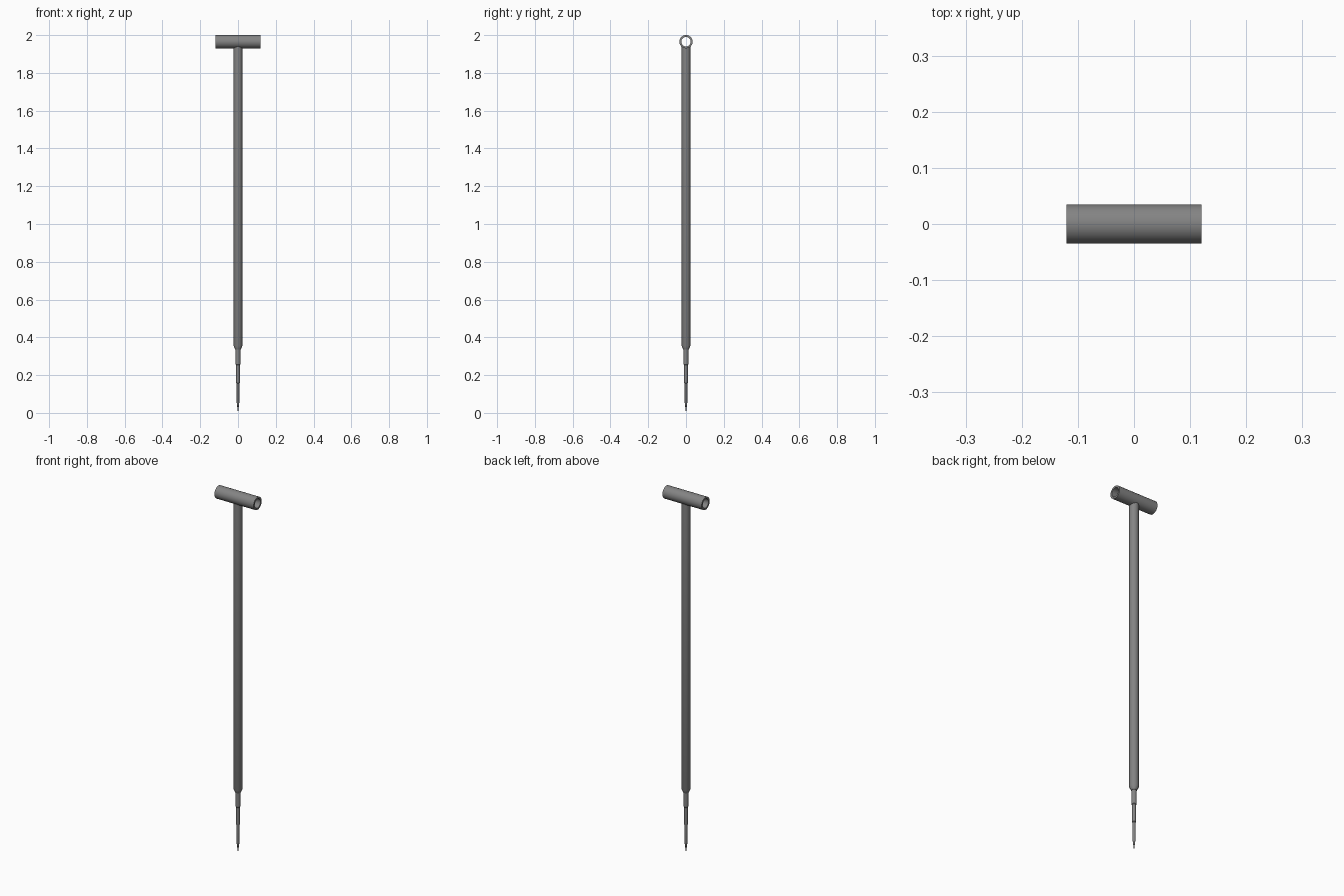
import bpy, math

if "Cube" in bpy.data.objects:
    bpy.data.objects.remove(bpy.data.objects["Cube"])

# Dark grey metal
metal = bpy.data.materials.new("dark_metal")
metal.diffuse_color = (0.23, 0.23, 0.23, 1)
metal.use_nodes = True
metal.node_tree.nodes["Principled BSDF"].inputs["Base Color"].default_value = metal.diffuse_color


def lathe(name, profile, n=32, closed=False):
    """Revolve (radius, z) points about z."""
    verts, faces, rings = [], [], []
    for r, z in profile:
        start = len(verts)
        if r == 0:
            verts.append((0, 0, z))
            rings.append([start] * n)
        else:
            verts += [(r * math.cos(2 * math.pi * i / n),
                       r * math.sin(2 * math.pi * i / n), z) for i in range(n)]
            rings.append(list(range(start, start + n)))
    pairs = list(zip(rings, rings[1:]))
    if closed:
        pairs.append((rings[-1], rings[0]))
    for a, b in pairs:
        for i in range(n):
            j = (i + 1) % n
            faces.append(tuple(dict.fromkeys((a[i], a[j], b[j], b[i]))))
    me = bpy.data.meshes.new(name)
    me.from_pydata(verts, [], faces)
    me.materials.append(metal)
    ob = bpy.data.objects.new(name, me)
    bpy.context.collection.objects.link(ob)
    bpy.ops.object.select_all(action='DESELECT')
    ob.select_set(True)
    bpy.context.view_layer.objects.active = ob
    bpy.ops.object.shade_smooth_by_angle(angle=math.radians(30))
    return ob


# Long shaft with a chamfered lower end
lathe("shaft", [(0, 0.335), (0.014, 0.335), (0.0235, 0.355),
                (0.0235, 1.941), (0, 1.941)])

# Stepped probe narrowing to a point
lathe("stepped_tip", [(0, 0), (0.007, 0.055), (0.007, 0.155),
                      (0.0095, 0.158), (0.0095, 0.253), (0.0125, 0.257),
                      (0.0125, 0.337), (0, 0.337)])

# Hollow cross tube used as the handle
handle = lathe("handle_tube", [(0.035, -0.12), (0.035, 0.12),
                               (0.025, 0.12), (0.025, -0.12)], closed=True)
handle.rotation_euler = (0, math.pi / 2, 0)
handle.location = (0, 0, 1.965)
